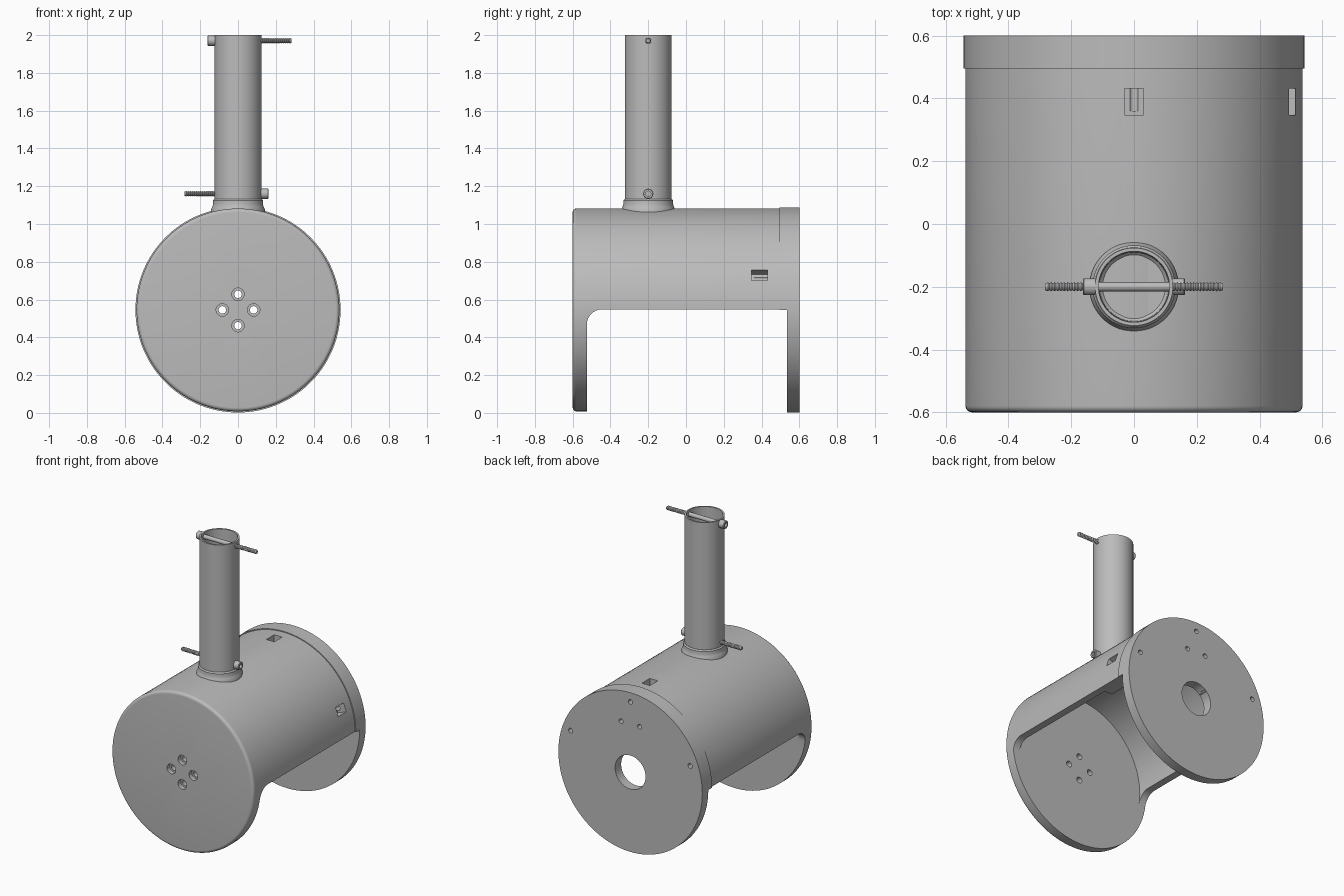
import bpy, bmesh
from math import pi, sin, cos, radians
from mathutils import Matrix, Vector

if "Cube" in bpy.data.objects:
    bpy.data.objects.remove(bpy.data.objects["Cube"])

grey = bpy.data.materials.new("mid_grey")
grey.use_nodes = True
COLOUR = (0.5, 0.5, 0.5, 1)
grey.diffuse_color = COLOUR
grey.node_tree.nodes["Principled BSDF"].inputs["Base Color"].default_value = COLOUR

AXIS_Z = 0.545          # height of the drum axis
MAST_Y = -0.2           # mast position along the drum
ALONG_Y = Matrix.Translation((0, 0, AXIS_Z)) @ Matrix.Rotation(-pi / 2, 4, 'X')


def finish(name, bm, matrix=Matrix()):
    bm.transform(matrix)
    bmesh.ops.recalc_face_normals(bm, faces=bm.faces)
    mesh = bpy.data.meshes.new(name)
    bm.to_mesh(mesh)
    bm.free()
    mesh.materials.append(grey)
    ob = bpy.data.objects.new(name, mesh)
    bpy.context.collection.objects.link(ob)
    return ob


def lathe(name, profile, matrix=Matrix(), steps=96):
    """Turn a closed (radius, height) profile around z."""
    bm = bmesh.new()
    verts = [bm.verts.new((r, 0, h)) for r, h in profile]
    edges = [bm.edges.new((verts[i - 1], verts[i])) for i in range(len(verts))
             if profile[i - 1][0] + profile[i][0] > 0]
    bmesh.ops.spin(bm, geom=verts + edges, cent=(0, 0, 0), axis=(0, 0, 1),
                   angle=2 * pi, steps=steps, use_merge=False)
    bmesh.ops.remove_doubles(bm, verts=bm.verts, dist=1e-5)
    return finish(name, bm, matrix)


def rod(radius, start, end, matrix, steps=24):
    return lathe("cutter", [(0, start), (radius, start), (radius, end), (0, end)], matrix, steps)


def prism(points, half_width):
    """Extrude a (y, z) outline across x."""
    bm = bmesh.new()
    face = bm.faces.new([bm.verts.new((-half_width, y, z)) for y, z in points])
    out = bmesh.ops.extrude_face_region(bm, geom=[face])
    moved = [g for g in out["geom"] if isinstance(g, bmesh.types.BMVert)]
    bmesh.ops.translate(bm, verts=moved, vec=(2 * half_width, 0, 0))
    return finish("cutter", bm)


def box(size, matrix):
    bm = bmesh.new()
    bmesh.ops.create_cube(bm, size=1)
    bmesh.ops.scale(bm, vec=size, verts=bm.verts)
    return finish("cutter", bm, matrix)


def select(ob):
    bpy.ops.object.select_all(action='DESELECT')
    ob.select_set(True)
    bpy.context.view_layer.objects.active = ob


def cut(ob, cutters):
    for cutter in cutters:
        mod = ob.modifiers.new("cut", 'BOOLEAN')
        mod.operation, mod.solver, mod.object = 'DIFFERENCE', 'EXACT', cutter
        select(ob)
        bpy.ops.object.modifier_apply(modifier=mod.name)
        bpy.data.objects.remove(cutter)


def smooth(ob, degrees=30):
    select(ob)
    bpy.ops.object.shade_smooth_by_angle(angle=radians(degrees))


def at(x, z):
    """Axis parallel to the drum, offset from its centre."""
    return Matrix.Translation((x, 0, z)) @ ALONG_Y


# Drum: closed rounded front, half shell behind it
ROUND = 0.02
edge = [(0.537 - ROUND + ROUND * sin(a), -0.6 + ROUND - ROUND * cos(a))
        for a in (i * pi / 12 for i in range(7))]
drum = lathe("drum_shell", [(0, -0.6)] + edge + [(0.537, 0.495), (0, 0.495)], ALONG_Y, 128)
FILLET = 0.08
corner = [(-0.525 + FILLET - FILLET * cos(a), 0.548 - FILLET + FILLET * sin(a))
          for a in (i * pi / 16 for i in range(9))]
opening = prism([(-0.525, -0.2)] + corner + [(0.7, 0.548), (0.7, -0.2)], 0.7)
cavity = lathe("cutter", [(0, -0.525), (0.487, -0.525), (0.487, 0.3), (0.43, 0.3),
                          (0.43, 0.7), (0, 0.7)], ALONG_Y, 128)
cutters = [cavity, opening]

# Four counterbored mounting holes in the front
for i in range(4):
    m = at(0.083 * cos(i * pi / 2), 0.083 * sin(i * pi / 2))
    cutters.append(lathe("cutter", [(0, -0.7), (0.033, -0.7), (0.033, -0.57), (0.02, -0.57),
                                    (0.02, -0.45), (0, -0.45)], m, 24))

# Nut pockets around the rear rim
BOLT_ANGLES = [radians(a) for a in (20, 90, 160)]
for a in BOLT_ANGLES:
    spot = Matrix.Translation((0.54 * cos(a), 0.39, AXIS_Z + 0.54 * sin(a)))
    cutters.append(box((0.14, 0.085, 0.06), spot @ Matrix.Rotation(-a, 4, 'Y')))
    cutters.append(rod(0.016, 0.36, 0.6, at(0.48 * cos(a), 0.48 * sin(a))))
cut(drum, cutters)
smooth(drum)

# Rear cap: full disc with a half rim that meets the drum
cap = lathe("rear_cap", [(0, 0.495), (0.543, 0.495), (0.543, 0.6), (0, 0.6)], ALONG_Y, 128)
cutters = [rod(0.43, 0.4, 0.535, ALONG_Y, 128),
           prism([(0.4, -0.2), (0.4, AXIS_Z), (0.535, AXIS_Z), (0.535, -0.2)], 0.7),
           rod(0.115, 0.5, 0.7, ALONG_Y, 48)]
cutters += [rod(0.016, 0.45, 0.7, at(0.48 * cos(a), 0.48 * sin(a))) for a in BOLT_ANGLES]
cutters += [rod(0.016, 0.5, 0.7, at(x, 0.33)) for x in (-0.07, 0.07)]
cut(cap, cutters)
smooth(cap)

# Collar and mast tube
mast = Matrix.Translation((0, MAST_Y, 0))
collar = lathe("mast_collar", [(0, 1.05), (0.142, 1.05), (0.142, 1.08), (0.136, 1.09),
                               (0.132, 1.105), (0.132, 1.125), (0.125, 1.133), (0.112, 1.133),
                               (0.11, 1.09), (0.1, 1.08), (0, 1.08)], mast)
smooth(collar, 40)
tube = lathe("mast_tube", [(0.113, 1.1), (0.124, 1.1), (0.124, 2), (0.113, 2)], mast)
SCREWS = (("upper_screw", 1.97, 1), ("lower_screw", 1.16, -1))


def across(z, side):
    return Matrix.Translation((0, MAST_Y, z)) @ Matrix.Rotation(side * pi / 2, 4, 'Y')


cut(tube, [rod(0.0155, -0.3, 0.3, across(z, side)) for _, z, side in SCREWS])
smooth(tube)

# Cross screws with socket heads and threaded ends
PITCH = 0.0105
for name, z, side in SCREWS:
    profile = [(0, -0.14), (0.014, -0.14), (0.014, -0.162), (0.024, -0.162),
               (0.027, -0.159), (0.027, -0.123), (0.0145, -0.123), (0.0145, 0.12)]
    for i in range(15):
        start = 0.122 + i * PITCH
        profile += [(0.0105, start), (0.0145, start + PITCH / 2)]
    profile += [(0.0105, 0.283), (0, 0.283)]
    smooth(lathe(name, profile, across(z, side), 24))
